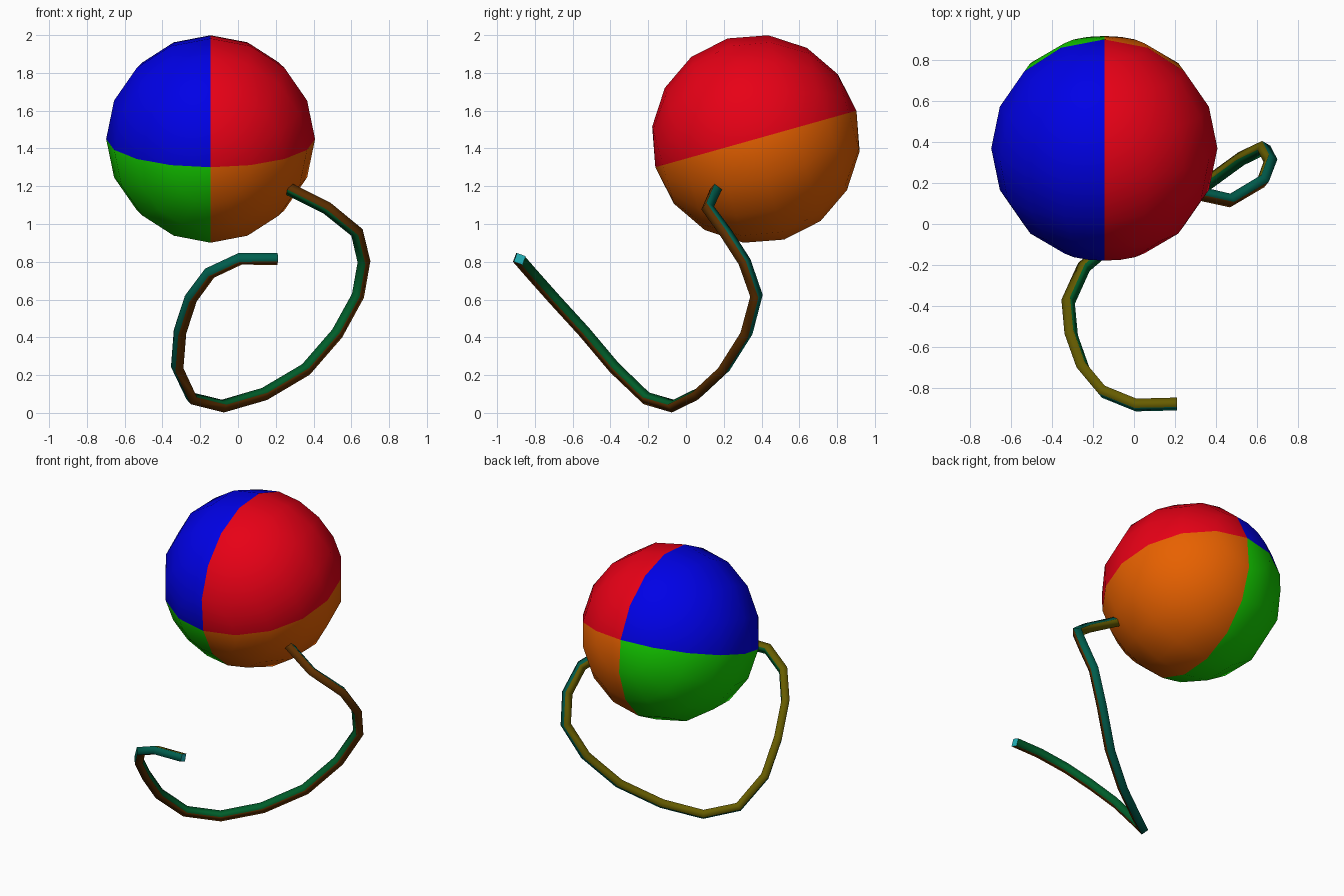
import bpy, bmesh, math
from mathutils import Vector, Matrix

if "Cube" in bpy.data.objects:
    bpy.data.objects.remove(bpy.data.objects["Cube"])


def srgb(r, g, b):
    lin = lambda c: c / 12.92 if c <= 0.04045 else ((c + 0.055) / 1.055) ** 2.4
    return (lin(r / 255), lin(g / 255), lin(b / 255), 1.0)


def material(name, rgb):
    mat = bpy.data.materials.new(name)
    mat.diffuse_color = srgb(*rgb)
    mat.use_nodes = True
    mat.node_tree.nodes["Principled BSDF"].inputs["Base Color"].default_value = mat.diffuse_color
    return mat


def add_object(name, bm, mats):
    mesh = bpy.data.meshes.new(name)
    bm.to_mesh(mesh)
    bm.free()
    for m in mats:
        mesh.materials.append(m)
    obj = bpy.data.objects.new(name, mesh)
    bpy.context.collection.objects.link(obj)
    return obj


# Ball: smooth low-poly sphere, tilted, with four coloured quarters around its pole axis
ball_mats = [material("red", (232, 0, 22)), material("blue", (0, 0, 230)),
             material("orange", (234, 98, 0)), material("green", (20, 210, 0))]
bm = bmesh.new()
bmesh.ops.create_uvsphere(bm, u_segments=16, v_segments=8, radius=0.553)
for f in bm.faces:
    c = f.calc_center_median()
    f.material_index = (1 if c.x < 0 else 0) + (2 if c.y > 0 else 0)
    f.smooth = True
tilt = Matrix.Rotation(math.radians(-90 + 15.7), 4, 'X')
bmesh.ops.transform(bm, matrix=Matrix.Translation((-0.145, 0.37, 1.45)) @ tilt, verts=bm.verts)
add_object("ball", bm, ball_mats)

# String: square tube swept along a path, each side its own colour
path = [Vector(p) for p in (
    (0.21, -0.88, 0.815), (0.01, -0.885, 0.815), (-0.15, -0.82, 0.74), (-0.25, -0.70, 0.605),
    (-0.307, -0.54, 0.43), (-0.322, -0.38, 0.24), (-0.245, -0.21, 0.077), (-0.08, -0.07, 0.036),
    (0.14, 0.06, 0.10), (0.36, 0.20, 0.23), (0.525, 0.32, 0.42), (0.635, 0.373, 0.62),
    (0.667, 0.31, 0.80), (0.63, 0.21, 0.955), (0.47, 0.115, 1.085), (0.27, 0.16, 1.185))]
string_mats = [material("olive", (102, 92, 0)), material("dark teal", (0, 95, 78)),
               material("brown", (95, 48, 0)), material("dark green", (0, 94, 42)),
               material("cyan", (35, 182, 188))]
half = 0.0245
q = math.radians(20)
top = Vector((0, math.sin(q), math.cos(q)))
side = Vector((0, -math.cos(q), math.sin(q)))
bm = bmesh.new()
rings, last = [], Vector((-1, 0, 0))
for i, p in enumerate(path):
    a = (p - path[i - 1]).normalized() if i else Vector()
    b = (path[i + 1] - p).normalized() if i < len(path) - 1 else Vector()
    tangent = (a + b).normalized()
    turn = last.rotation_difference(tangent)
    top, side, last = turn @ top, turn @ side, tangent
    rings.append([bm.verts.new(p + half * (u * top + v * side))
                  for u, v in ((1, -1), (1, 1), (-1, 1), (-1, -1))])
for r0, r1 in zip(rings, rings[1:]):
    for k in range(4):
        n = (k + 1) % 4
        f = bm.faces.new((r0[k], r0[n], r1[n], r1[k]))
        f.material_index = k
        f.smooth = True
# Flat end caps with crisp rims
for ring in (rings[0], rings[-1]):
    cap = bm.faces.new(ring)
    cap.material_index = 4
    for e in cap.edges:
        e.smooth = False
bmesh.ops.recalc_face_normals(bm, faces=bm.faces)
add_object("string", bm, string_mats)
